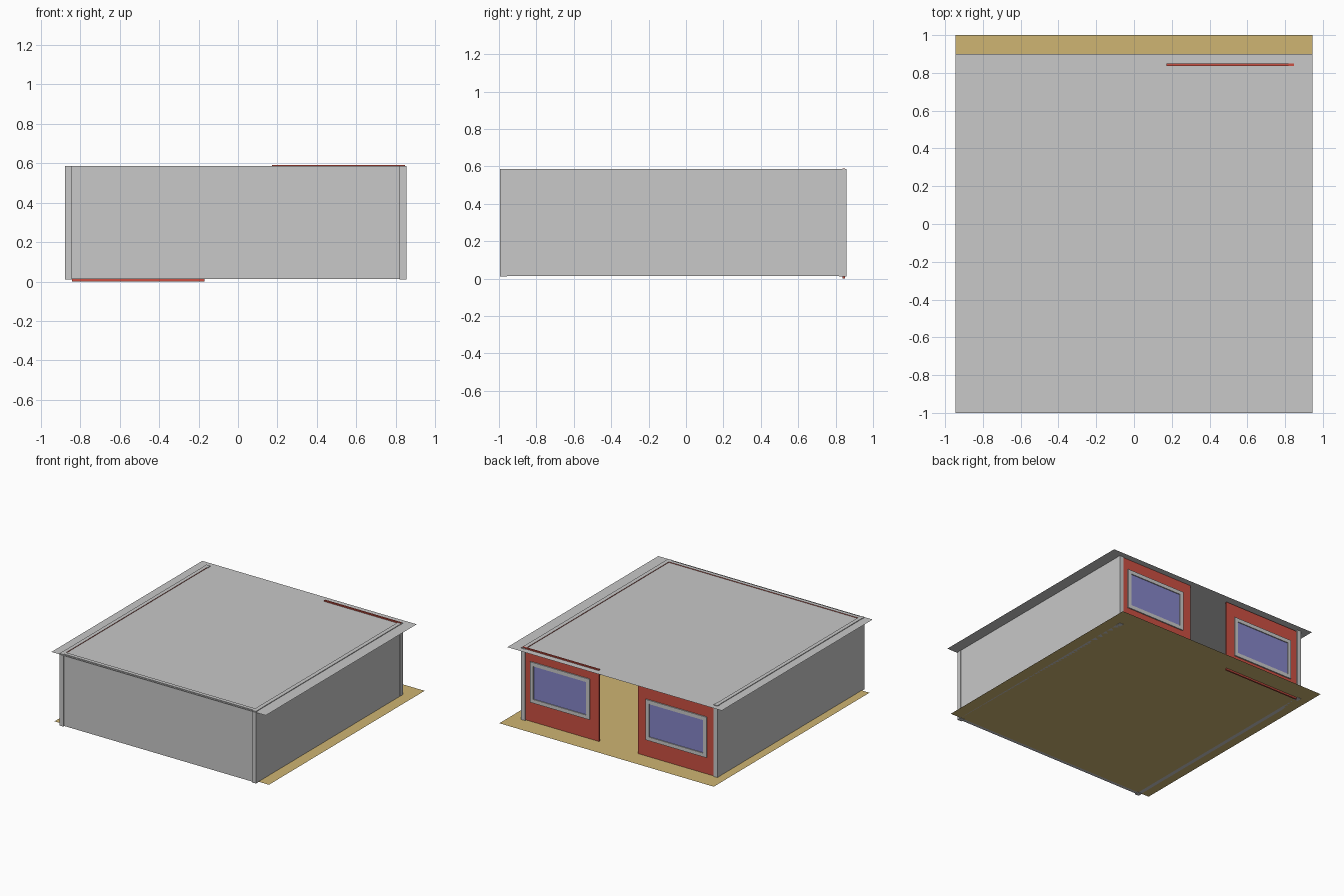
import bpy, bmesh

if "Cube" in bpy.data.objects:
    bpy.data.objects.remove(bpy.data.objects["Cube"])


def material(name, rgb):
    m = bpy.data.materials.new(name)
    m.diffuse_color = (*rgb, 1)
    m.use_nodes = True
    m.node_tree.nodes["Principled BSDF"].inputs["Base Color"].default_value = m.diffuse_color
    return m


GREY = material("light grey", (0.58, 0.58, 0.58))
RED = material("brick red", (0.60, 0.08, 0.055))
TAN = material("tan floor", (0.62, 0.46, 0.17))
BLUE = material("window blue", (0.24, 0.24, 0.58))


def add_object(name, bm, *mats):
    me = bpy.data.meshes.new(name)
    bm.to_mesh(me)
    bm.free()
    for m in mats:
        me.materials.append(m)
    ob = bpy.data.objects.new(name, me)
    bpy.context.collection.objects.link(ob)
    return ob


def box(name, x, y, z, *mats, inner=None):
    """Box from ranges; faces pointing along `inner` take the second material."""
    bm = bmesh.new()
    bmesh.ops.create_cube(bm, size=1)
    for v in bm.verts:
        v.co = [r[0] if c < 0 else r[1] for c, r in zip(v.co, (x, y, z))]
    bm.normal_update()
    if inner:
        for f in bm.faces:
            if sum(a * b for a, b in zip(f.normal, inner)) > 0.9:
                f.material_index = 1
    return add_object(name, bm, *mats)


def sheet(name, x, y, z, mat):
    """Single flat rectangle."""
    bm = bmesh.new()
    bm.faces.new([bm.verts.new((px, py, z)) for px, py in
                  ((x[0], y[0]), (x[1], y[0]), (x[1], y[1]), (x[0], y[1]))])
    return add_object(name, bm, mat)


def window_frame(name, x, z, y, w):
    """Rectangular ring with an inner opening, made by insetting and bridging."""
    bm = bmesh.new()
    loops = []
    for py in y:
        for d in (0, w):
            loops.append([bm.verts.new((px, py, pz)) for px, pz in
                          ((x[0] + d, z[0] + d), (x[1] - d, z[0] + d),
                           (x[1] - d, z[1] - d), (x[0] + d, z[1] - d))])
    a_out, a_in, b_out, b_in = loops
    for p, q in ((a_out, a_in), (a_in, b_in), (b_in, b_out), (b_out, a_out)):
        for i in range(4):
            j = (i + 1) % 4
            bm.faces.new((p[i], p[j], q[j], q[i]))
    bmesh.ops.recalc_face_normals(bm, faces=bm.faces)
    return add_object(name, bm, GREY)


LOW, HIGH = 0.013, 0.586

# Floor and roof sheets
sheet("floor", (-0.945, 0.945), (-0.96, 1.0), LOW, TAN)
sheet("roof", (-0.945, 0.945), (-1.0, 0.9), 0.581, GREY)

# Corner posts
for side, px in (("left", (-0.878, -0.842)), ("right", (0.818, 0.854))):
    for end, py in (("front", (-0.994, -0.957)), ("back", (0.818, 0.857))):
        box(f"{end}_{side}_post", px, py, (LOW - 0.002, HIGH), GREY)

# Outer walls, grey outside and red inside
box("left_wall", (-0.876, -0.846), (-0.985, 0.82), (LOW, HIGH), GREY, RED, inner=(1, 0, 0))
box("right_wall", (0.82, 0.8525), (-0.985, 0.82), (LOW, HIGH), GREY, RED, inner=(-1, 0, 0))
box("front_wall", (-0.845, 0.82), (-0.985, -0.955), (LOW, HIGH), GREY, RED, inner=(0, 1, 0))

# Back panels with windows, leaving a doorway between them
for side, px, pz, wx, wz in (
        ("left", (-0.842, -0.17), (0.0, 0.572), (-0.78, -0.245), (0.145, 0.468)),
        ("right", (0.172, 0.848), (0.017, 0.59), (0.25, 0.775), (0.172, 0.495))):
    box(f"back_{side}_panel", px, (0.837, 0.850), pz, RED)
    window_frame(f"back_{side}_window_frame", wx, wz, (0.828, 0.859), 0.03)
    box(f"back_{side}_window_glass", (wx[0] + 0.03, wx[1] - 0.03), (0.835, 0.852),
        (wz[0] + 0.03, wz[1] - 0.03), BLUE)
